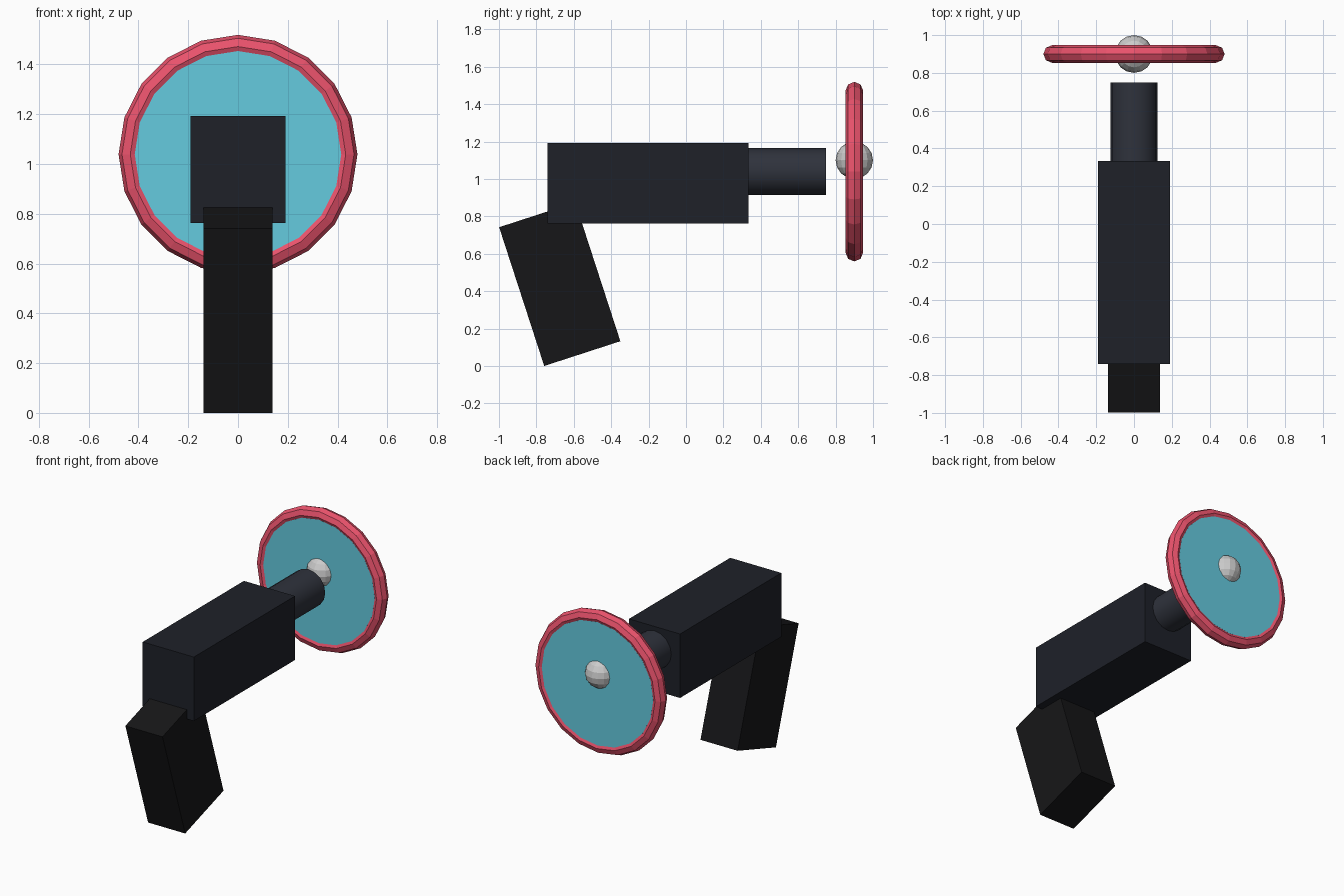
import bpy
from math import radians

if "Cube" in bpy.data.objects:
    bpy.data.objects.remove(bpy.data.objects["Cube"])


def finish(name, color=None):
    obj = bpy.context.object
    obj.name = name
    if color:
        mat = bpy.data.materials.new(name + "_color")
        mat.diffuse_color = (*color, 1)
        mat.use_nodes = True
        mat.node_tree.nodes["Principled BSDF"].inputs["Base Color"].default_value = mat.diffuse_color
        obj.data.materials.append(mat)
    return obj


def box(name, loc, size, color, tilt=0):
    bpy.ops.mesh.primitive_cube_add(size=1, location=loc, rotation=(radians(tilt), 0, 0))
    finish(name, color).scale = size


def rod(name, y0, y1, radius, z, sides, color):
    # cylinder lying along y
    bpy.ops.mesh.primitive_cylinder_add(vertices=sides, radius=radius, depth=y1 - y0,
                                        location=(0, (y0 + y1) / 2, z),
                                        rotation=(radians(90), 0, 0))
    return finish(name, color)


AXIS_Z = 1.039  # shared height of barrel and dish
DISH_Y = 0.90

# main housing and tilted grip
box("body", (0, -0.203, 0.978), (0.38, 1.075, 0.43), (0.013, 0.015, 0.022))
box("grip", (0, -0.675, 0.437), (0.276, 0.428, 0.78), (0.008, 0.008, 0.009), 18)

# barrel, reaching a little into the housing
barrel = rod("barrel", 0.25, 0.748, 0.125, AXIS_Z, 16, (0.028, 0.032, 0.045))
bpy.ops.object.shade_smooth_by_angle(angle=radians(30))

# dish: faceted rim, thick disc and centre knob
bpy.ops.mesh.primitive_torus_add(major_segments=20, minor_segments=8,
                                 major_radius=0.433, minor_radius=0.047,
                                 location=(0, DISH_Y, AXIS_Z), rotation=(radians(90), 0, 0))
finish("dish_rim", (0.82, 0.085, 0.15))
rod("dish_disc", DISH_Y - 0.04, DISH_Y + 0.04, 0.415, AXIS_Z, 20, (0.13, 0.6, 0.74))
bpy.ops.mesh.primitive_uv_sphere_add(segments=16, ring_count=8, radius=0.1,
                                     location=(0, DISH_Y, 1.10))
finish("knob")
